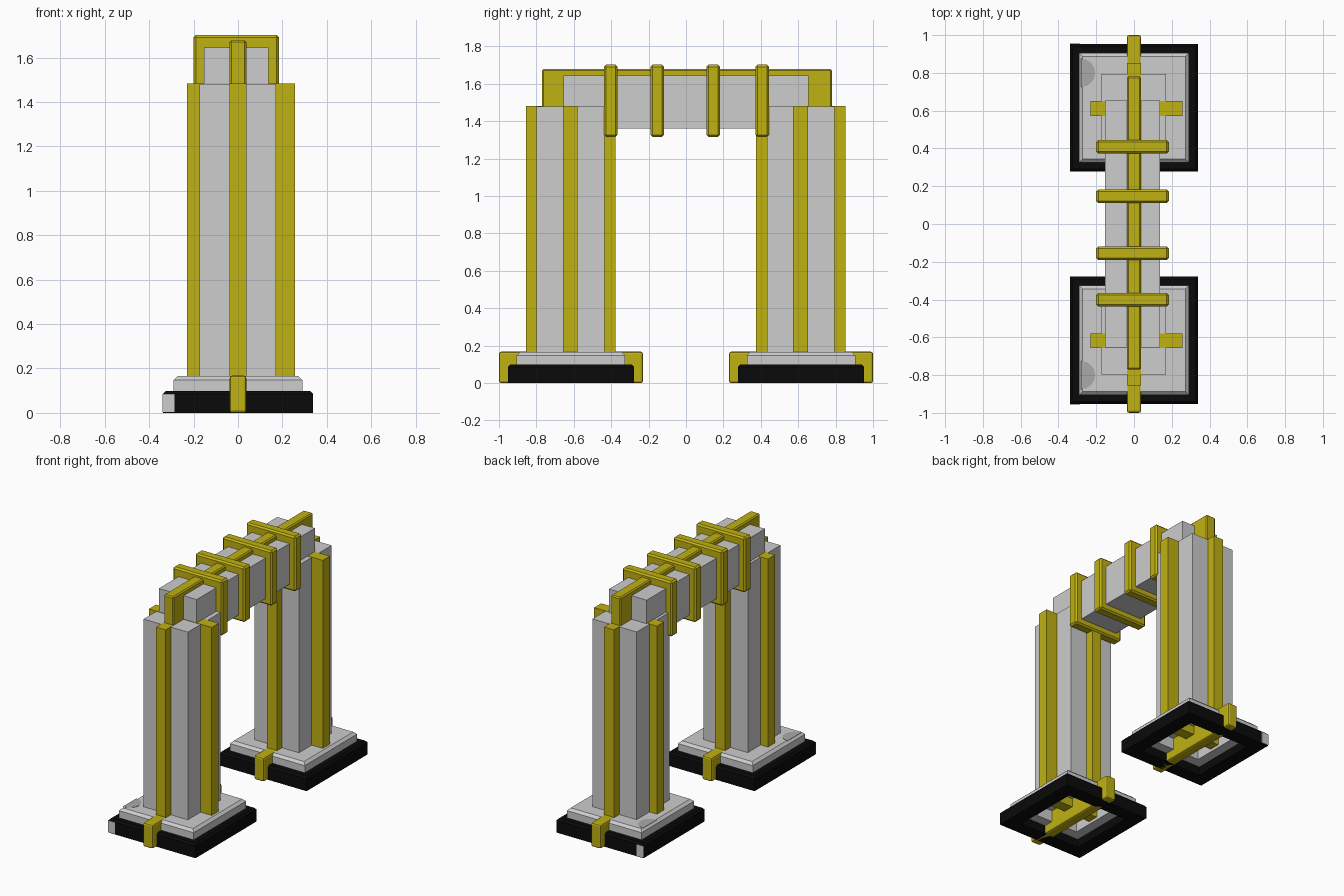
import bpy
import bmesh
import math

cube = bpy.data.objects.get("Cube")
if cube:
    bpy.data.objects.remove(cube, do_unlink=True)


def material(name, colour):
    m = bpy.data.materials.new(name)
    m.use_nodes = True
    m.diffuse_color = (*colour, 1)
    m.node_tree.nodes["Principled BSDF"].inputs["Base Color"].default_value = (*colour, 1)
    return m


GOLD = material("gold", (0.53, 0.44, 0.006))
STONE = material("pale stone", (0.61, 0.61, 0.61))
BLACK = material("black", (0.003, 0.003, 0.003))
STAIN = material("grey stain", (0.40, 0.40, 0.40))


def finish(name, bm, mat):
    mesh = bpy.data.meshes.new(name)
    bmesh.ops.recalc_face_normals(bm, faces=bm.faces)
    bm.to_mesh(mesh)
    bm.free()
    mesh.materials.append(mat)
    ob = bpy.data.objects.new(name, mesh)
    bpy.context.collection.objects.link(ob)
    return ob


def box(name, mat, x, y, z, bevel=0, segments=1):
    """Box from (min, max) ranges, with optionally bevelled edges."""
    bm = bmesh.new()
    bmesh.ops.create_cube(bm, size=1)
    for v in bm.verts:
        v.co = [r[0] if c < 0 else r[1] for c, r in zip(v.co, (x, y, z))]
    if bevel:
        bmesh.ops.bevel(bm, geom=bm.edges[:], offset=bevel,
                        segments=segments, profile=0.5, affect='EDGES')
    return finish(name, bm, mat)


def square_frame(name, mat, cy, profile):
    """Sweep a closed (half width, height) profile around a square."""
    bm = bmesh.new()
    loops = [[bm.verts.new((sx * r, cy + sy * r, z)) for r, z in profile]
             for sx, sy in ((-1, -1), (1, -1), (1, 1), (-1, 1))]
    n = len(profile)
    for i in range(4):
        a, b = loops[i], loops[(i + 1) % 4]
        for j in range(n):
            k = (j + 1) % n
            bm.faces.new((a[j], b[j], b[k], a[k]))
    return finish(name, bm, mat)


def half_disc(name, mat, x, y, z, radius):
    bm = bmesh.new()
    steps = 8
    rim = [bm.verts.new((x + radius * math.cos(t), y + radius * math.sin(t), z))
           for t in (math.pi * (i / steps - 0.5) for i in range(steps + 1))]
    face = bm.faces.new(rim)
    bmesh.ops.extrude_face_region(bm, geom=[face])
    for v in rim:
        v.co.z -= 0.002
    return finish(name, bm, mat)


# Two towers
for side, s in (("front", -1), ("back", 1)):
    cy = s * 0.615

    # Stepped hollow base
    square_frame(side + "_plinth", BLACK, cy,
                 [(0.24, 0), (0.338, 0), (0.338, 0.085), (0.325, 0.098), (0.24, 0.098)])
    square_frame(side + "_base_slab", STONE, cy,
                 [(0.17, 0.06), (0.29, 0.06), (0.29, 0.148), (0.272, 0.165), (0.17, 0.165)])

    # Clasp bar running through the base
    box(side + "_clasp", GOLD, (-0.038, 0.038), (cy - 0.385, cy + 0.385),
        (0, 0.168), 0.012, 2)

    # Shaft with crossed ribs
    box(side + "_shaft", STONE, (-0.173, 0.17), (cy - 0.183, cy + 0.178), (0.14, 1.48))
    box(side + "_rib_across", GOLD, (-0.23, 0.256), (cy - 0.042, cy + 0.036), (0.08, 1.482))
    box(side + "_rib_along", GOLD, (-0.038, 0.038), (cy - 0.24, cy + 0.238), (0.08, 1.482))

    # Worn marks on the base
    half_disc(side + "_slab_stain", STAIN, -0.28, s * 0.8, 0.167, 0.075)
    box(side + "_plinth_chip", STONE, (-0.339, -0.285),
        sorted((s * 0.95, s * 0.955)), (0.004, 0.085))

# Crossbeam with its spine
box("crossbeam", STONE, (-0.154, 0.138), (-0.655, 0.655), (1.36, 1.645))
box("beam_spine", GOLD, (-0.038, 0.038), (-0.77, 0.78), (1.37, 1.678), 0.008)

# Bands around the crossbeam
for i, y in enumerate((-0.402, -0.154, 0.146, 0.408)):
    box("beam_band_%d" % (i + 1), GOLD, (-0.2, 0.184),
        (y - 0.036, y + 0.036), (1.316, 1.702), 0.011)
